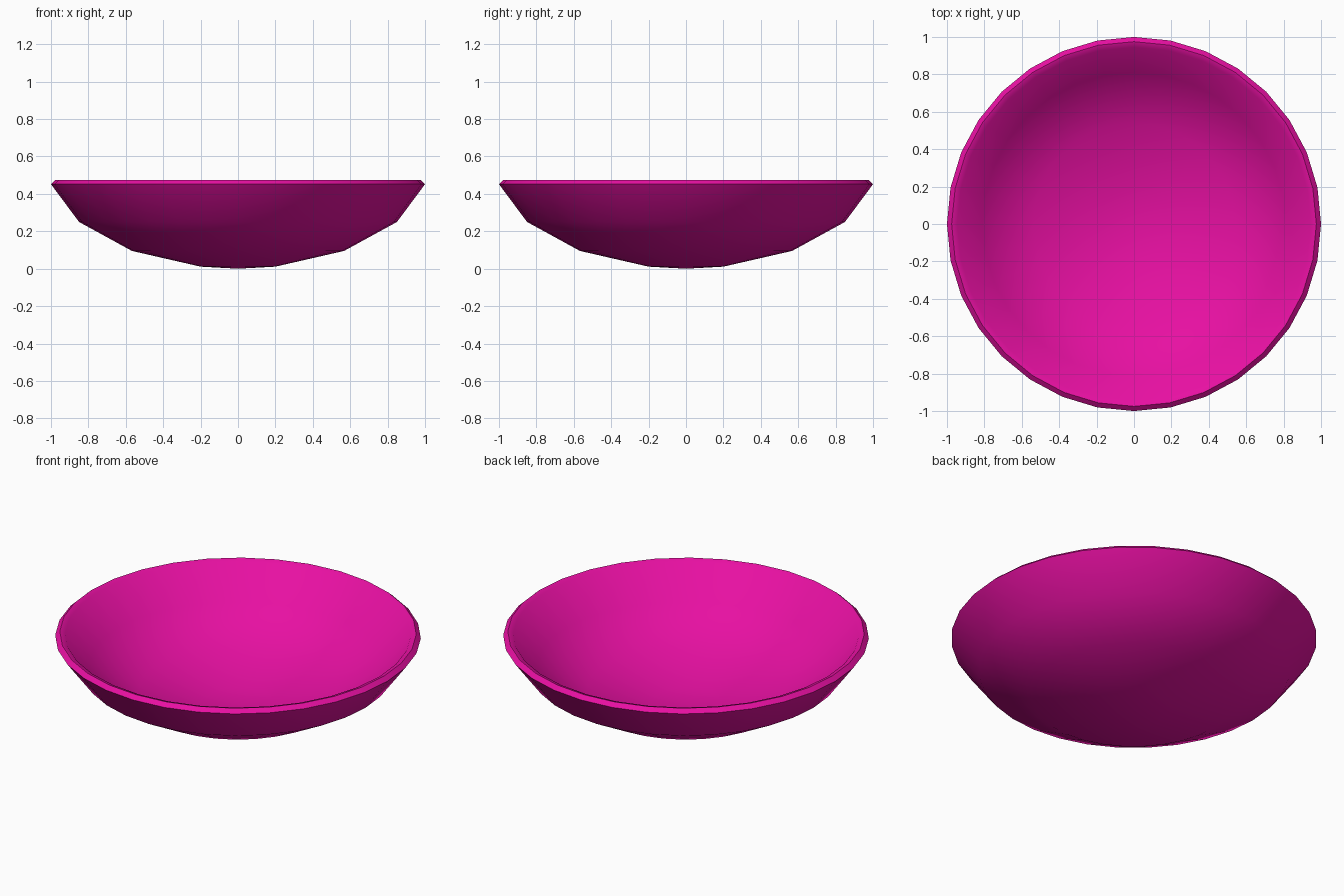
import bpy, bmesh, math

if "Cube" in bpy.data.objects:
    bpy.data.objects.remove(bpy.data.objects["Cube"])

SIDES = 32

# half profile (radius, height): outer shell, rounded rim, inner shell
PROFILE = [
    (0, 0), (0.2, 0.011), (0.567, 0.095), (0.85, 0.25), (1.0, 0.452),
    (0.975, 0.475), (0.945, 0.465),
    (0.81, 0.283), (0.54, 0.14), (0.19, 0.058), (0, 0.047),
]

# spin the profile into a closed bowl
bm = bmesh.new()
verts = [bm.verts.new((r, 0, z)) for r, z in PROFILE]
edges = [bm.edges.new(pair) for pair in zip(verts, verts[1:])]
bmesh.ops.spin(bm, geom=verts + edges, cent=(0, 0, 0), axis=(0, 0, 1),
               angle=math.tau, steps=SIDES, use_duplicate=False)
bmesh.ops.remove_doubles(bm, verts=bm.verts, dist=0.001)
bmesh.ops.recalc_face_normals(bm, faces=bm.faces)
mesh = bpy.data.meshes.new("bowl")
bm.to_mesh(mesh)
bm.free()
bowl = bpy.data.objects.new("bowl", mesh)
bpy.context.collection.objects.link(bowl)

# glossy pink glaze
glaze = bpy.data.materials.new("pink_glaze")
glaze.diffuse_color = (0.8, 0.005, 0.36, 1)
glaze.use_nodes = True
glaze.node_tree.nodes["Principled BSDF"].inputs["Base Color"].default_value = glaze.diffuse_color
mesh.materials.append(glaze)

# smooth shell, crisp rim
bpy.context.view_layer.objects.active = bowl
bowl.select_set(True)
bpy.ops.object.shade_smooth_by_angle(angle=math.radians(40))
